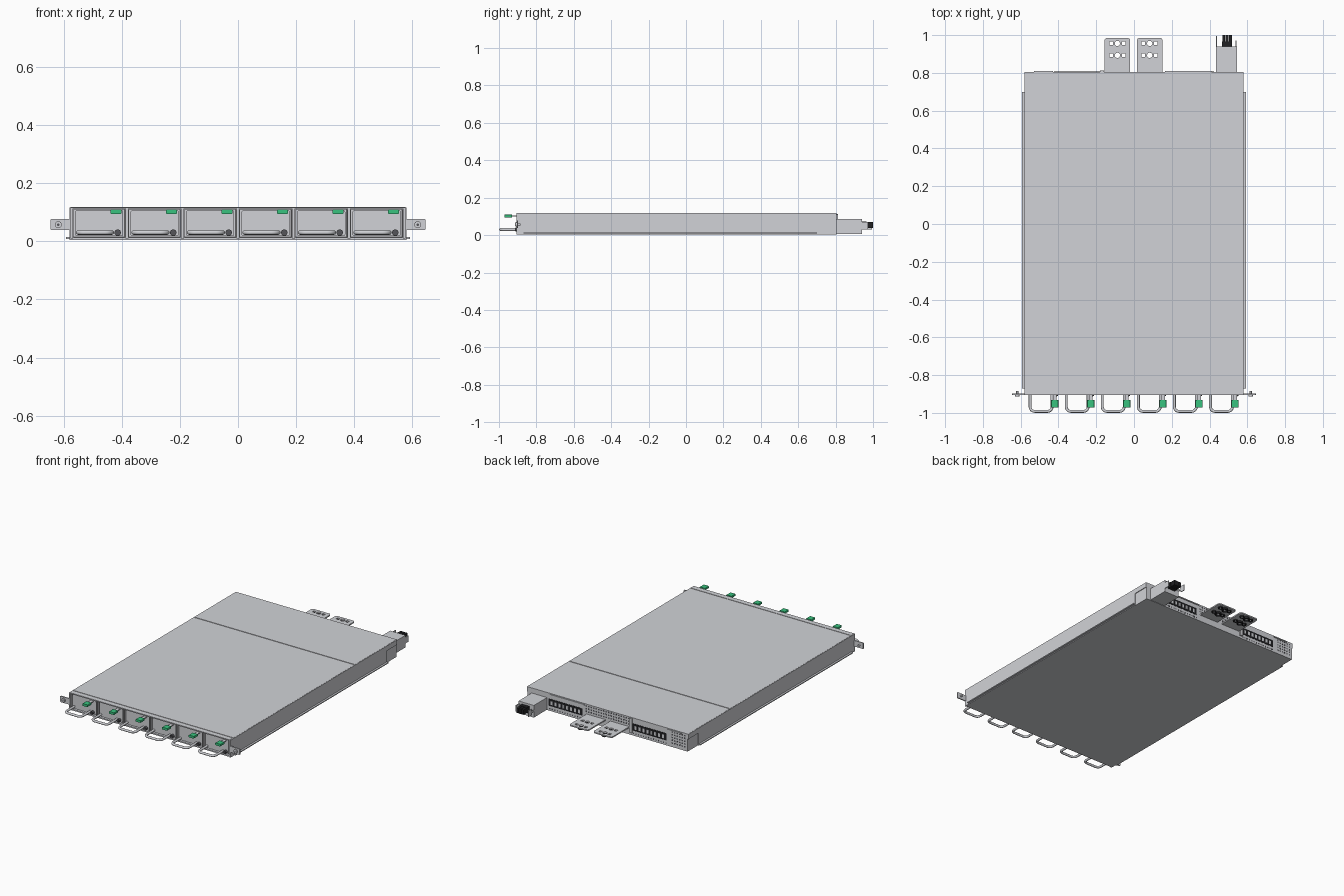
import bpy, bmesh, math
from mathutils import Matrix, Vector

cube = bpy.data.objects.get("Cube")
if cube:
    bpy.data.objects.remove(cube, do_unlink=True)


def material(name, rgb):
    m = bpy.data.materials.new(name)
    m.use_nodes = True
    m.diffuse_color = (*rgb, 1)
    m.node_tree.nodes["Principled BSDF"].inputs["Base Color"].default_value = (*rgb, 1)
    return m


STEEL = material("light_steel", (0.64, 0.65, 0.68))
DARK = material("dark_grey", (0.09, 0.09, 0.10))
BLACK = material("black_plastic", (0.015, 0.015, 0.017))
GREEN = material("green_latch", (0.04, 0.54, 0.21))


def add_box(bm, x, y, z):
    """Box given by its (low, high) range on each axis."""
    size = Vector([r[1] - r[0] for r in (x, y, z)])
    mid = Vector([sum(r) / 2 for r in (x, y, z)])
    mat = Matrix.Translation(mid) @ Matrix.Diagonal((*size, 1))
    bmesh.ops.create_cube(bm, size=1, matrix=mat)


def add_cyl(bm, pos, r, depth, axis="Z", sides=20):
    rot = Matrix.Rotation(math.pi / 2, 4, "X") if axis == "Y" else Matrix()
    bmesh.ops.create_cone(bm, cap_ends=True, segments=sides, radius1=r, radius2=r,
                          depth=depth, matrix=Matrix.Translation(pos) @ rot)


def finish(name, bm, mat, smooth=False):
    mesh = bpy.data.meshes.new(name)
    bm.to_mesh(mesh)
    bm.free()
    mesh.materials.append(mat)
    ob = bpy.data.objects.new(name, mesh)
    bpy.context.scene.collection.objects.link(ob)
    if smooth:
        bpy.ops.object.select_all(action="DESELECT")
        ob.select_set(True)
        bpy.context.view_layer.objects.active = ob
        bpy.ops.object.shade_smooth_by_angle()
    return ob


def boxes(name, mat, *ranges):
    bm = bmesh.new()
    for r in ranges:
        add_box(bm, *r)
    return finish(name, bm, mat)


def rounded_plate(name, mat, x, y, z, r, axis):
    """Box whose edges along one axis are rounded."""
    bm = bmesh.new()
    add_box(bm, x, y, z)
    edges = [e for e in bm.edges
             if abs((e.verts[0].co - e.verts[1].co).normalized()[axis]) > 0.9]
    bmesh.ops.bevel(bm, geom=edges, offset=r, segments=4, affect="EDGES", profile=0.5)
    return finish(name, bm, mat, True)


def cut(ob, cutter):
    """Subtract the cutter, then discard it."""
    cutter.hide_render = True
    mod = ob.modifiers.new("holes", "BOOLEAN")
    mod.operation, mod.solver, mod.object = "DIFFERENCE", "EXACT", cutter
    dg = bpy.context.evaluated_depsgraph_get()
    mesh = bpy.data.meshes.new_from_object(ob.evaluated_get(dg))
    ob.modifiers.clear()
    ob.data = mesh
    bpy.data.objects.remove(cutter, do_unlink=True)


def rounded_path(pts, r, steps=6):
    """Open path whose inner corners are rounded."""
    pts = [Vector(p) for p in pts]
    out = [pts[0]]
    for a, b, c in zip(pts, pts[1:], pts[2:]):
        p, q = b + (a - b).normalized() * r, b + (c - b).normalized() * r
        centre = p + q - b
        for i in range(steps + 1):
            t = i / steps * math.pi / 2
            out.append(centre + (p - centre) * math.cos(t) + (q - centre) * math.sin(t))
    return out + [pts[-1]]


def wire(name, pts, radius, mat):
    curve = bpy.data.curves.new(name, "CURVE")
    curve.dimensions = "3D"
    curve.bevel_depth, curve.bevel_resolution = radius, 6
    sp = curve.splines.new("POLY")
    sp.points.add(len(pts) - 1)
    for p, co in zip(sp.points, pts):
        p.co = (*co, 1)
    tmp = bpy.data.objects.new(name + "_path", curve)
    bpy.context.scene.collection.objects.link(tmp)
    dg = bpy.context.evaluated_depsgraph_get()
    bm = bmesh.new()
    bm.from_mesh(bpy.data.meshes.new_from_object(tmp.evaluated_get(dg)))
    bpy.data.objects.remove(tmp, do_unlink=True)
    return finish(name, bm, mat, True)


# Chassis, two-part top cover with an open seam, and front hood
boxes("chassis", STEEL, ((-0.575, 0.575), (-0.87, 0.805), (0.004, 0.115)))
boxes("top_cover", STEEL, ((-0.577, 0.577), (-0.868, 0.371), (0.115, 0.118)),
      ((-0.577, 0.577), (0.377, 0.805), (0.115, 0.118)))
boxes("front_hood", STEEL, ((-0.574, 0.574), (-0.905, -0.872), (0.114, 0.118)),
      ((-0.574, 0.574), (-0.90, -0.87), (0.004, 0.009)))

for side, s in (("left", 1), ("right", -1)):
    def mx(a, b):
        return tuple(sorted((s * a, s * b)))
    # Side skins and lower side lips
    boxes(side + "_side_skin", STEEL, (mx(0.574, 0.58), (-0.905, 0.70), (0.004, 0.117)),
          (mx(0.574, 0.58), (0.70, 0.805), (0.085, 0.117)))
    boxes(side + "_side_lip", STEEL, (mx(0.575, 0.592), (-0.87, 0.70), (0.008, 0.014)))

    # Mounting ear with captive screw
    rounded_plate(side + "_ear", STEEL, mx(0.578, 0.645), (-0.904, -0.897), (0.038, 0.077), 0.004, 1)
    bm = bmesh.new()
    add_cyl(bm, (s * 0.618, -0.906, 0.057), 0.012, 0.012, "Y")
    add_cyl(bm, (s * 0.618, -0.895, 0.057), 0.006, 0.022, "Y")
    finish(side + "_ear_screw", bm, STEEL, True)
    bm = bmesh.new()
    add_cyl(bm, (s * 0.618, -0.9125, 0.057), 0.005, 0.002, "Y", 6)
    finish(side + "_screw_socket", bm, DARK)

# Six plug-in modules
for i in range(6):
    c = -0.478 + 0.191 * i
    n = str(i + 1)
    bm = bmesh.new()
    add_box(bm, (c - 0.092, c + 0.092), (-0.902, -0.868), (0.010, 0.113))
    front = min(bm.faces, key=lambda f: f.calc_center_median().y)
    bmesh.ops.inset_region(bm, faces=[front], thickness=0.005)
    bmesh.ops.inset_region(bm, faces=[front], thickness=0.001, depth=-0.016)
    finish("module_" + n, bm, STEEL)
    rounded_plate("module_face_" + n, STEEL, (c - 0.083, c + 0.083), (-0.895, -0.885),
                  (0.018, 0.106), 0.006, 1)
    # Pull handle
    x0, x1, z = c - 0.072, c + 0.044, 0.030
    wire("pull_handle_" + n, rounded_path([(x0, -0.89, z), (x0, -0.992, z),
         (x1, -0.992, z), (x1, -0.89, z)], 0.024), 0.0075, STEEL)
    # Latch stem and green tab
    boxes("latch_stem_" + n, STEEL, ((c + 0.048, c + 0.068), (-0.934, -0.89), (0.099, 0.104)))
    rounded_plate("latch_tab_" + n, GREEN, (c + 0.039, c + 0.077), (-0.971, -0.931),
                  (0.094, 0.109), 0.004, 1)
    # Thumb screw
    bm = bmesh.new()
    add_cyl(bm, (c + 0.064, -0.902, 0.030), 0.011, 0.018, "Y")
    add_cyl(bm, (c + 0.064, -0.912, 0.030), 0.006, 0.003, "Y")
    finish("thumb_screw_" + n, bm, DARK, True)

# Rear bus bar tabs with bolt holes and nuts
for name, c in (("right", -0.088), ("left", 0.083)):
    bm = bmesh.new()
    add_box(bm, (c - 0.068, c + 0.068), (0.80, 0.985), (0.046, 0.054))
    ends = [e for e in bm.edges if all(v.co.y > 0.9 for v in e.verts)
            and abs(e.verts[0].co.z - e.verts[1].co.z) > 0.001]
    bmesh.ops.bevel(bm, geom=ends, offset=0.014, segments=4, affect="EDGES", profile=0.5)
    tab = finish(name + "_bus_tab", bm, STEEL)
    bm, nuts = bmesh.new(), bmesh.new()
    for y in (0.893, 0.956):
        add_cyl(bm, (c, y, 0.05), 0.014, 0.2)
        add_cyl(nuts, (c, y, 0.040), 0.021, 0.0118, sides=12)
        for dx in (-0.033, 0.033):
            add_box(bm, (c + dx - 0.009, c + dx + 0.009), (y - 0.009, y + 0.009), (0, 0.1))
            add_cyl(nuts, (c + dx * 1.02, y, 0.042), 0.015, 0.0078, sides=12)
    nut_ob = finish(name + "_bus_nuts", nuts, BLACK)
    cutter = finish(name + "_hole_cutter", bm, STEEL)
    spare = cutter.copy()
    bpy.context.scene.collection.objects.link(spare)
    cut(tab, cutter)
    cut(nut_ob, spare)

# Rear output connectors with slots
for name, s in (("left", 1), ("right", -1)):
    c = s * 0.302
    boxes(name + "_rear_connector", BLACK, ((c - 0.122, c + 0.122), (0.80, 0.8065), (0.036, 0.082)))
    slots = [((c + 0.028 * k - 0.007, c + 0.028 * k + 0.007), (0.805, 0.808), (0.046, 0.070))
             for k in (-3.5, -2.5, -1.5, -0.5, 0.5, 1.5, 2.5, 3.5)]
    boxes(name + "_connector_contacts", STEEL, *slots)

# Rear vent holes
bm = bmesh.new()


def vents(x0, z0, cols, rows, pitch=0.018, r=0.0045):
    for i in range(cols):
        for j in range(rows):
            x, z = x0 + i * pitch, z0 + j * pitch
            add_box(bm, (x - r, x + r), (0.804, 0.8055), (z - r, z + r))


vents(-0.153, 0.07, 18, 3)
vents(-0.555, 0.03, 6, 5)
vents(-0.42, 0.018, 14, 1)
vents(0.18, 0.018, 14, 1)
finish("rear_vents", bm, DARK)
boxes("rear_edge_flanges", STEEL, ((-0.53, -0.43), (0.80, 0.811), (0.108, 0.114)),
      ((-0.18, -0.16), (0.80, 0.813), (0.02, 0.114)),
      ((0.165, 0.41), (0.80, 0.811), (0.108, 0.114)))

# Power inlet box and its plug
boxes("inlet_box", STEEL, ((0.435, 0.545), (0.80, 0.94), (0.006, 0.085)))
boxes("inlet_flanges", STEEL, ((0.435, 0.440), (0.965, 0.995), (0.03, 0.07)),
      ((0.538, 0.543), (0.94, 0.972), (0.03, 0.07)))
boxes("inlet_bridge", STEEL, ((0.435, 0.440), (0.94, 0.966), (0.045, 0.055)))
bm = bmesh.new()
add_box(bm, (0.466, 0.52), (0.935, 0.965), (0.036, 0.072))
for k in range(3):
    x = 0.475 + k * 0.018
    add_box(bm, (x - 0.0075, x + 0.0075), (0.96, 1.0), (0.038, 0.070))
finish("inlet_plug", bm, BLACK)
